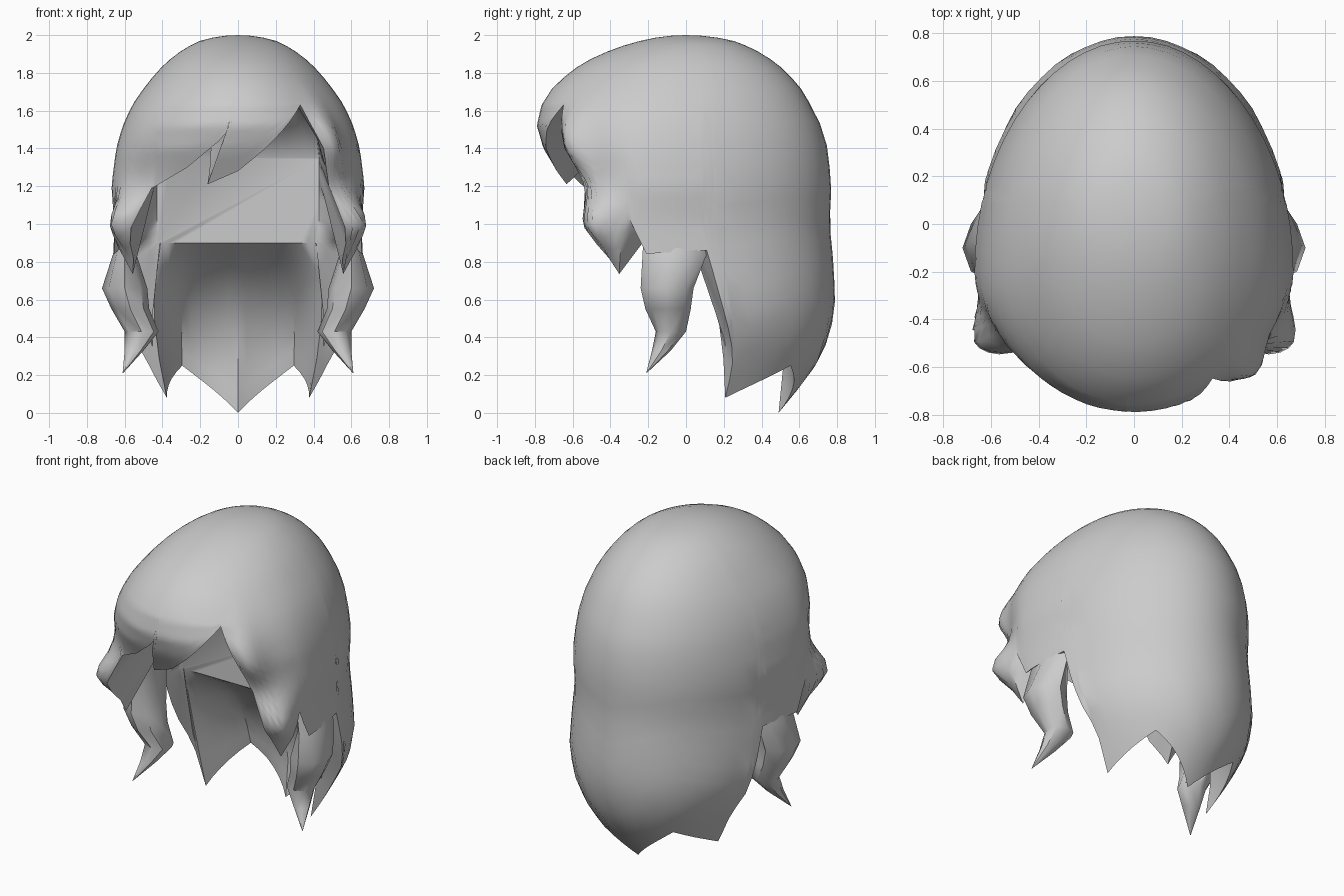
import bpy, bmesh, math
from mathutils import Vector

if "Cube" in bpy.data.objects:
    bpy.data.objects.remove(bpy.data.objects["Cube"])

# Horizontal sections of the hair volume: z, half width, front y, back y, widest y
RINGS = [(2.0, 0, 0, 0, 0), (1.97, .2, -.24, .25, 0), (1.85, .385, -.55, .48, -.06),
         (1.73, .49, -.70, .60, -.11), (1.63, .56, -.765, .66, -.15),
         (1.52, .61, -.79, .715, -.18), (1.4, .645, -.755, .75, -.2),
         (1.2, .67, -.64, .77, -.2), (1.0, .655, -.58, .76, -.2),
         (.8, .66, -.55, .78, -.15), (.6, .66, -.5, .79, -.1), (.45, .62, -.5, .77, -.05),
         (.3, .53, -.4, .72, 0), (.17, .46, -.4, .63, 0), (0, .36, -.3, .49, 0)]

# Hem line: angle at the crown (0 = front), angle at the hem, hem height
FRINGE = [(-44, -42, 1.19), (-40, -40, 1.2), (-24, -24, 1.3), (-9, -9, 1.44), (-3.5, -3, 1.52),
          (-2.5, -14, 1.21), (2, 0, 1.28), (13, 13, 1.40), (28, 28, 1.55),
          (36, 36, 1.63), (42, 42, 1.40), (44, 44, 1.2)]
SIDE = [(47, .98), (57, .735), (76, 1.03), (83, .84), (107, .86),
        (109.5, .45), (112, .08), (144, .25), (180, 0)]
HEM = [(-a, -a, z) for a, z in reversed(SIDE)] + FRINGE + [(a, a, z) for a, z in SIDE[:-1]]
HEM.append((180, 180, 0))


def lerp(a, b, t):
    return tuple(p + (q - p) * t for p, q in zip(a, b))


def bump(deg, z, d0, z0, dw, zw):
    return math.exp(-((deg - d0) / dw) ** 2 - ((z - z0) / zw) ** 2)


def surface(deg, z):
    u = math.sqrt(max(0, 2 - z))
    for r0, r1 in zip(RINGS, RINGS[1:]):
        u0, u1 = math.sqrt(2 - r0[0]), math.sqrt(2 - r1[0])
        if u <= u1 + 1e-6:
            break
    _, rx, yf, yb, yc = lerp(r0, r1, min(1, (u - u0) / (u1 - u0)))
    a = math.radians(deg)
    c = math.cos(a)
    # swell of the curtain beside the parting, and of the two cheek tufts
    k = 1 + .09 * bump(deg, z, 48, 1.42, 8, .17) + .23 * bump(abs(deg), z, 54, 1.0, 15, .14)
    y = yc - c * ((yc - yf) if c > 0 else (yb - yc))
    return Vector((rx * math.sin(a) * k, y * k, z))


def panel_edge(deg):
    # perimeter of the flat wall at the back of the face opening
    s, a = (1 if deg >= 0 else -1), abs(deg)
    if a < 42:
        return Vector((s * .43 * a / 42, .03, 1.35))
    if a < 108:
        return Vector((s * .43, .03, 1.35 - .45 * (a - 42) / 66))
    return Vector((s * .43 * (180 - a) / 72, .03, .9))


def inner_path(base, end):
    # from the hem back up to the wall, as a short curve
    b = panel_edge(base)
    if abs(base) < 43:      # under the fringe
        ctrl = Vector((end.x * .85, -.2, 1.75))
        start = Vector((end.x * .93, end.y * .88, end.z + .15 * (1.7 - end.z)))
    elif abs(base) > 111:   # behind the neck
        p = surface(base, .5)
        ctrl = Vector((p.x * .85, p.y * .8, .62))
        start = end
    else:
        ctrl = end.lerp(b, .5)
        start = end
    pts = [start] if start is not end else []
    for t in (.2, .4, .6, .8, 1):
        pts.append(start * (1 - t) ** 2 + ctrl * 2 * t * (1 - t) + b * t * t)
    while len(pts) < 6:
        pts.insert(0, end.lerp(pts[0], .5))
    return pts


def finish(bm, name, angle):
    bmesh.ops.remove_doubles(bm, verts=bm.verts, dist=1e-4)
    bmesh.ops.recalc_face_normals(bm, faces=bm.faces)
    me = bpy.data.meshes.new(name)
    bm.to_mesh(me)
    bm.free()
    ob = bpy.data.objects.new(name, me)
    bpy.context.collection.objects.link(ob)
    bpy.ops.object.select_all(action='DESELECT')
    ob.select_set(True)
    bpy.context.view_layer.objects.active = ob
    bpy.ops.object.shade_smooth_by_angle(angle=math.radians(angle))


# Main hair: outer shell down to the hem, then back up inside to the wall
columns = []
for h0, h1 in zip(HEM, HEM[1:]):
    n = max(1, math.ceil(math.hypot((h1[0] - h0[0]) / 7, (h1[2] - h0[2]) / .12)))
    columns += [lerp(h0, h1, i / n) for i in range(n)]

bm = bmesh.new()
grid = []
for base, hem, zh in columns:
    heights = [2 - .35 * (i / 10) ** 2 for i in range(11)]
    heights += [1.65 + (zh - 1.65) * i / 14 for i in range(1, 15)]
    col = []
    for z in heights:
        f = min(1, max(0, (1.6 - z) / (1.6 - zh))) if zh < 1.6 else 0
        col.append(surface(base + (hem - base) * f, z))
    col += inner_path(base, col[-1])
    grid.append([bm.verts.new(p) for p in col])
for c0, c1 in zip(grid, grid[1:] + grid[:1]):
    for i in range(len(c0) - 1):
        bm.faces.new((c0[i], c0[i + 1], c1[i + 1], c1[i]))
bm.faces.new([c[-1] for c in grid])
finish(bm, "main_hair", 40)


def strand(name, sections, side):
    # tapered lock swept through (x, y, z, half width, half depth)
    bm = bmesh.new()
    rings = []
    for x, y, z, w, d in sections:
        rings.append([bm.verts.new((side * (x + w * math.cos(k * math.pi / 4)),
                                    y + d * math.sin(k * math.pi / 4), z)) for k in range(8)])
    bm.faces.new(rings[0])
    for a, b in zip(rings, rings[1:]):
        for k in range(8):
            bm.faces.new((a[k], a[k - 1], b[k - 1], b[k]))
    finish(bm, name, 45)


# Wavy locks in front of the ears
LOCK = [(.57, -.06, 1.04, .04, .16), (.60, -.06, .84, .062, .17), (.60, -.10, .66, .12, .14),
        (.57, -.095, .55, .10, .12), (.51, -.08, .43, .09, .08), (.55, -.13, .33, .05, .05),
        (.61, -.21, .21, .001, .001)]
for side, label in ((1, "right"), (-1, "left")):
    strand("side_lock_" + label, LOCK, side)
